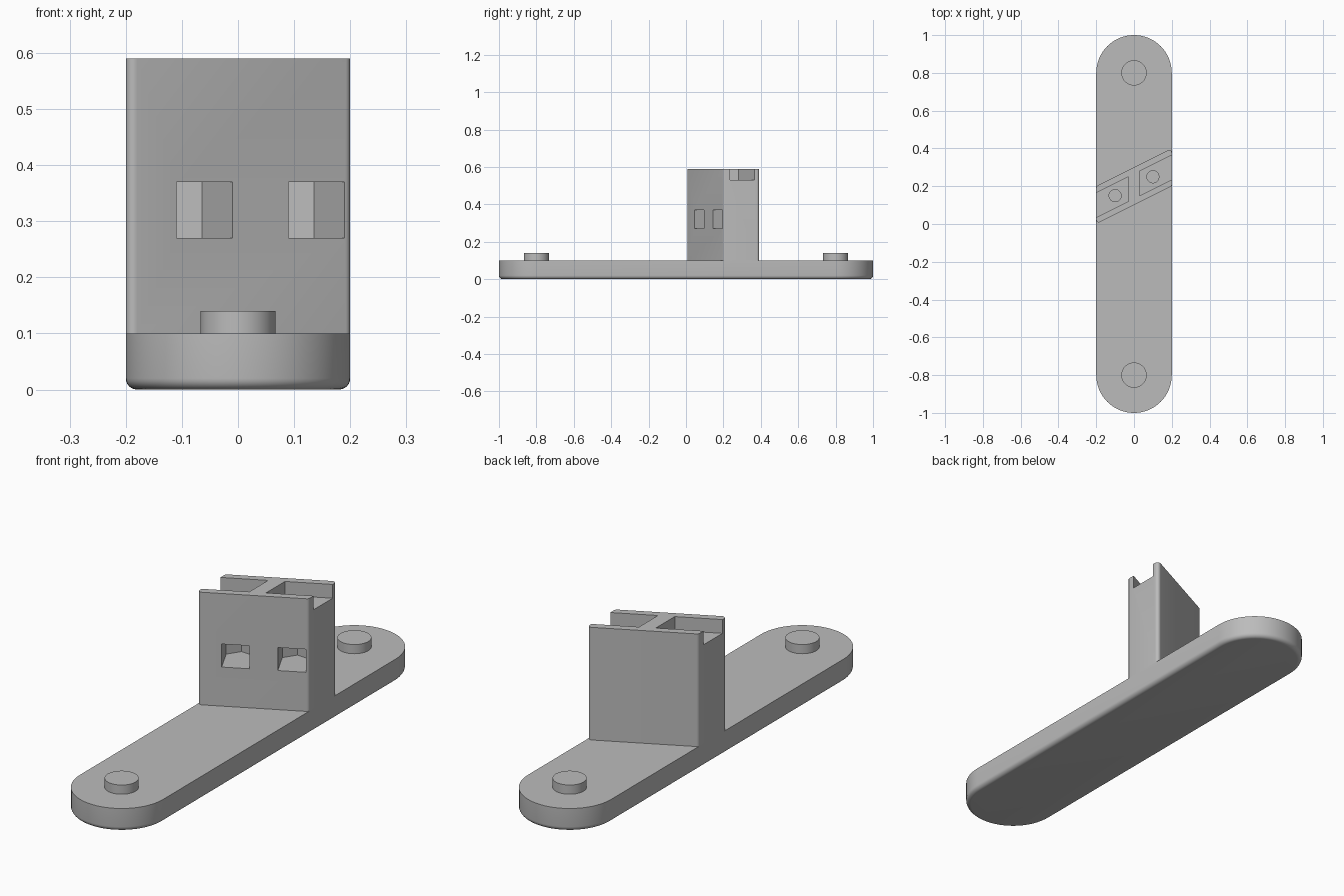
import bpy
import bmesh
from math import sin, cos, pi, radians
from mathutils import Vector

cube = bpy.data.objects.get("Cube")
if cube:
    bpy.data.objects.remove(cube, do_unlink=True)

grey = bpy.data.materials.new("light_grey")
grey.use_nodes = True
colour = (0.5, 0.5, 0.5, 1)
grey.diffuse_color = colour
grey.node_tree.nodes["Principled BSDF"].inputs["Base Color"].default_value = colour


def arc(cx, cy, r, start, end, n):
    """Points on an arc, angles as multiples of pi."""
    angles = [(start + (end - start) * i / n) * pi for i in range(n + 1)]
    return [(cx + r * cos(a), cy + r * sin(a)) for a in angles]


def circle(cx, cy, r):
    return arc(cx, cy, r, 0, 2, 48)[:-1]


def rounded(corners, r, n=6):
    """Replace each corner of a convex counter-clockwise polygon by a fillet."""
    out = []
    pts = [Vector(c) for c in corners]
    for i, p in enumerate(pts):
        a = (pts[i - 1] - p).normalized()
        b = (pts[(i + 1) % len(pts)] - p).normalized()
        half = a.angle(b) / 2
        centre = p + (a + b).normalized() * (r / sin(half))
        to_corner = (p - centre).normalized()
        side = Vector((-to_corner.y, to_corner.x))
        sweep = pi / 2 - half
        for k in range(n + 1):
            t = sweep * (2 * k / n - 1)
            out.append(centre + r * (to_corner * cos(t) + side * sin(t)))
    return out


def prism(name, outline, z0, z1, fillet=0):
    """Extrude an outline upward, with an optional fillet round the bottom."""
    bm = bmesh.new()
    face = bm.faces.new([bm.verts.new((p[0], p[1], z0)) for p in outline])
    top = bmesh.ops.extrude_face_region(bm, geom=[face], use_keep_orig=True)
    moved = [v for v in top["geom"] if isinstance(v, bmesh.types.BMVert)]
    bmesh.ops.translate(bm, verts=moved, vec=(0, 0, z1 - z0))
    bmesh.ops.recalc_face_normals(bm, faces=bm.faces)
    if fillet:
        rim = [e for e in bm.edges if all(abs(v.co.z - z0) < 1e-5 for v in e.verts)]
        bmesh.ops.bevel(bm, geom=rim, offset=fillet, segments=6,
                        profile=0.5, affect='EDGES')
    mesh = bpy.data.meshes.new(name)
    bm.to_mesh(mesh)
    bm.free()
    mesh.materials.append(grey)
    obj = bpy.data.objects.new(name, mesh)
    bpy.context.collection.objects.link(obj)
    return obj


def activate(obj):
    bpy.ops.object.select_all(action='DESELECT')
    obj.select_set(True)
    bpy.context.view_layer.objects.active = obj


def cut(target, cutter):
    cutter.hide_render = True
    mod = target.modifiers.new("cut", 'BOOLEAN')
    mod.operation = 'DIFFERENCE'
    mod.solver = 'EXACT'
    mod.object = cutter
    activate(target)
    bpy.ops.object.modifier_apply(modifier=mod.name)
    bpy.data.objects.remove(cutter, do_unlink=True)


# Base plate with round ends and a filleted underside
plate = arc(0, 0.8, 0.2, 0, 1, 32) + arc(0, -0.8, 0.2, 1, 2, 32)
parts = [prism("base_plate", plate, 0, 0.1, fillet=0.02)]

# Locating pegs
for name, y in (("front_peg", -0.8), ("back_peg", 0.8)):
    parts.append(prism(name, circle(0, y, 0.067), 0.1, 0.14))

# Slanted block
block = prism("slanted_block",
              rounded([(-0.2, 0), (0.2, 0.2), (0.2, 0.4), (-0.2, 0.2)], 0.014),
              0.1, 0.59)
parts.append(block)

along = Vector((2, 1)).normalized()
inward = Vector((-1, 2)).normalized()
half_nut = 0.0559
for s in (-1, 1):
    # Open-ended pocket in the top
    pocket = [(0.03, -0.065), (0.25, -0.065), (0.25, 0.065), (0.03, 0.065)]
    outline = [(s * x, 0.2 + s * (x / 2 + w)) for x, w in pocket]
    cut(block, prism("pocket_cutter", outline, 0.53, 0.7))

    # Nut slot entering from the front, with a hexagonal end
    centre = Vector((s * 0.1, 0.2 + s * 0.05))
    slot = [(-half_nut, -0.12), (half_nut, -0.12), (half_nut, 0.0323),
            (0, 0.0645), (-half_nut, 0.0323)]
    outline = [centre + along * u + inward * v for u, v in slot]
    cut(block, prism("slot_cutter", outline, 0.27, 0.37))

    # Screw hole from pocket to slot
    cut(block, prism("hole_cutter", circle(centre.x, centre.y, 0.032), 0.32, 0.6))

for obj in parts:
    activate(obj)
    bpy.ops.object.shade_smooth_by_angle(angle=radians(30))
